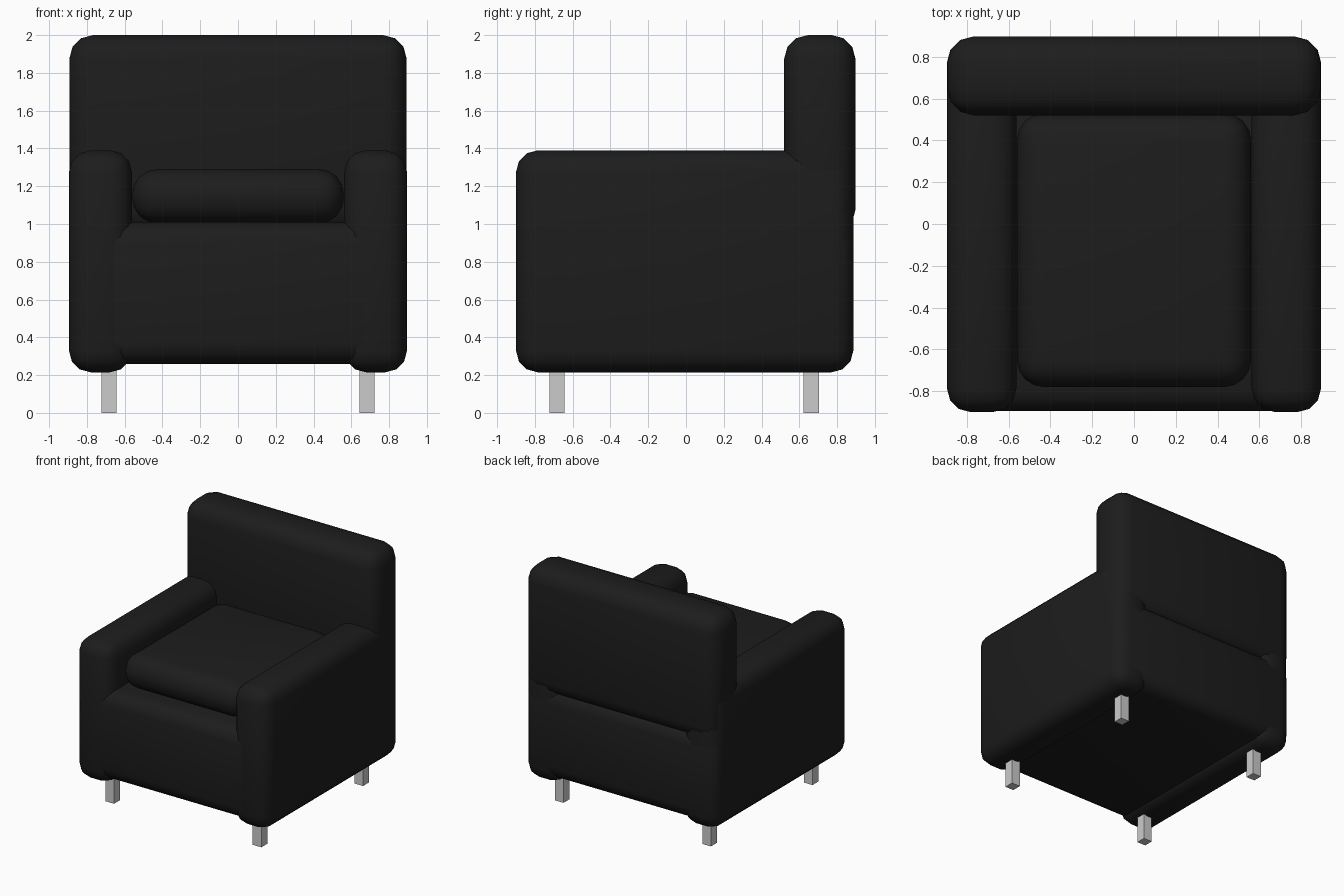
import bpy

if "Cube" in bpy.data.objects:
    bpy.data.objects.remove(bpy.data.objects["Cube"])

# Black upholstery
fabric = bpy.data.materials.new("black_upholstery")
fabric.diffuse_color = (0.012, 0.012, 0.012, 1)
fabric.use_nodes = True
fabric.node_tree.nodes["Principled BSDF"].inputs["Base Color"].default_value = fabric.diffuse_color


def box(name, lo, hi, bevel=0.0, segments=3):
    """Box between two corners; a bevel makes it a smooth upholstered block."""
    bpy.ops.mesh.primitive_cube_add(size=1, location=[(a + b) / 2 for a, b in zip(lo, hi)])
    ob = bpy.context.object
    ob.name = name
    ob.scale = [b - a for a, b in zip(lo, hi)]
    bpy.ops.object.transform_apply(location=False, rotation=False, scale=True)
    if bevel:
        mod = ob.modifiers.new("rounding", 'BEVEL')
        mod.width = bevel
        mod.segments = segments
        mod.limit_method = 'NONE'
        ob.data.materials.append(fabric)
        bpy.ops.object.modifier_apply(modifier=mod.name)
        bpy.ops.object.shade_smooth()
    return ob


# Body: base, backrest and seat cushion
box("base", (-0.893, -0.895, 0.26), (0.893, 0.888, 1.01), 0.11)
box("backrest", (-0.893, 0.52, 0.95), (0.893, 0.897, 2.0), 0.125)
box("seat_cushion", (-0.56, -0.78, 1.005), (0.56, 0.53, 1.29), 0.13, 4)

# Arms and legs on both sides
for side, label in ((-1, "left"), (1, "right")):
    x0, x1 = sorted((side * 0.562, side * 0.895))
    box(label + "_arm", (x0, -0.9, 0.215), (x1, 0.886, 1.39), 0.115)
    x = side * 0.683
    for y, end in ((-0.683, "front"), (0.663, "back")):
        box(f"{end}_{label}_leg", (x - 0.04, y - 0.04, 0), (x + 0.04, y + 0.04, 0.3))
